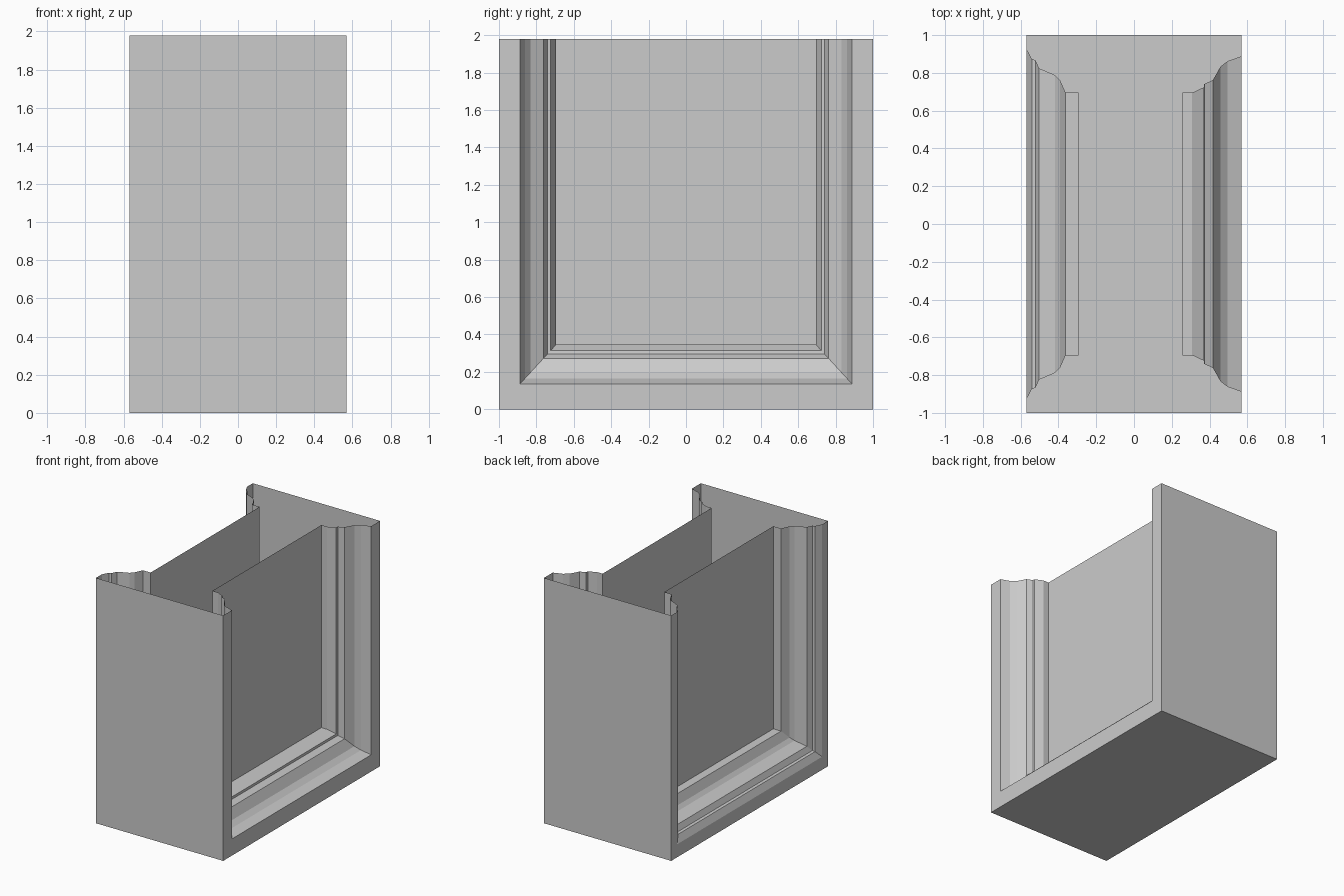
import bpy
import bmesh

if "Cube" in bpy.data.objects:
    bpy.data.objects.remove(bpy.data.objects["Cube"])

TOP = 1.98
HALF_X = 0.568

# Moulding sections, rim to panel: (x, half opening in y)
RIGHT = [(0.568, 0.888), (0.495, 0.862), (0.457, 0.832), (0.418, 0.762),
         (0.372, 0.741), (0.370, 0.724), (0.308, 0.695), (0.258, 0.695)]
LEFT = [(-0.568, 0.925), (-0.541, 0.873), (-0.522, 0.867), (-0.502, 0.824),
        (-0.418, 0.788), (-0.392, 0.762), (-0.362, 0.695), (-0.293, 0.695)]


def u_loop(bm, x, y, z):
    return [bm.verts.new(p) for p in
            ((x, -y, TOP), (x, -y, z), (x, y, z), (x, y, TOP))]


def face(bm, verts, flip):
    bm.faces.new(verts[::-1] if flip else verts)


def strip(bm, a, b, flip):
    for i in range(3):
        face(bm, [a[i], a[i + 1], b[i + 1], b[i]], flip)


def finish(bm, name):
    mesh = bpy.data.meshes.new(name)
    bm.to_mesh(mesh)
    bm.free()
    bpy.context.collection.objects.link(bpy.data.objects.new(name, mesh))


def u_frame(name, section, rim_z, flip):
    """Mitred U-shaped moulding with a flat rim outside and a panel inside."""
    bm = bmesh.new()
    y_rim, y_in = section[0][1], section[-1][1]
    loops = [u_loop(bm, section[0][0], 1.0, 0.0)]
    for x, y in section:
        z = rim_z + (0.345 - rim_z) * (y_rim - y) / (y_rim - y_in)
        loops.append(u_loop(bm, x, y, z))
    for a, b in zip(loops, loops[1:]):
        strip(bm, a, b, flip)
    face(bm, loops[-1], flip)
    finish(bm, name)


# Outer casing: front, base and back, open at the top
bm = bmesh.new()
strip(bm, u_loop(bm, HALF_X, 1, 0), u_loop(bm, -HALF_X, 1, 0), True)
finish(bm, "outer_casing")

# Recessed panels with their mouldings
u_frame("right_panel_moulding", RIGHT, 0.135, False)
u_frame("left_panel_moulding", LEFT, 0.105, True)
